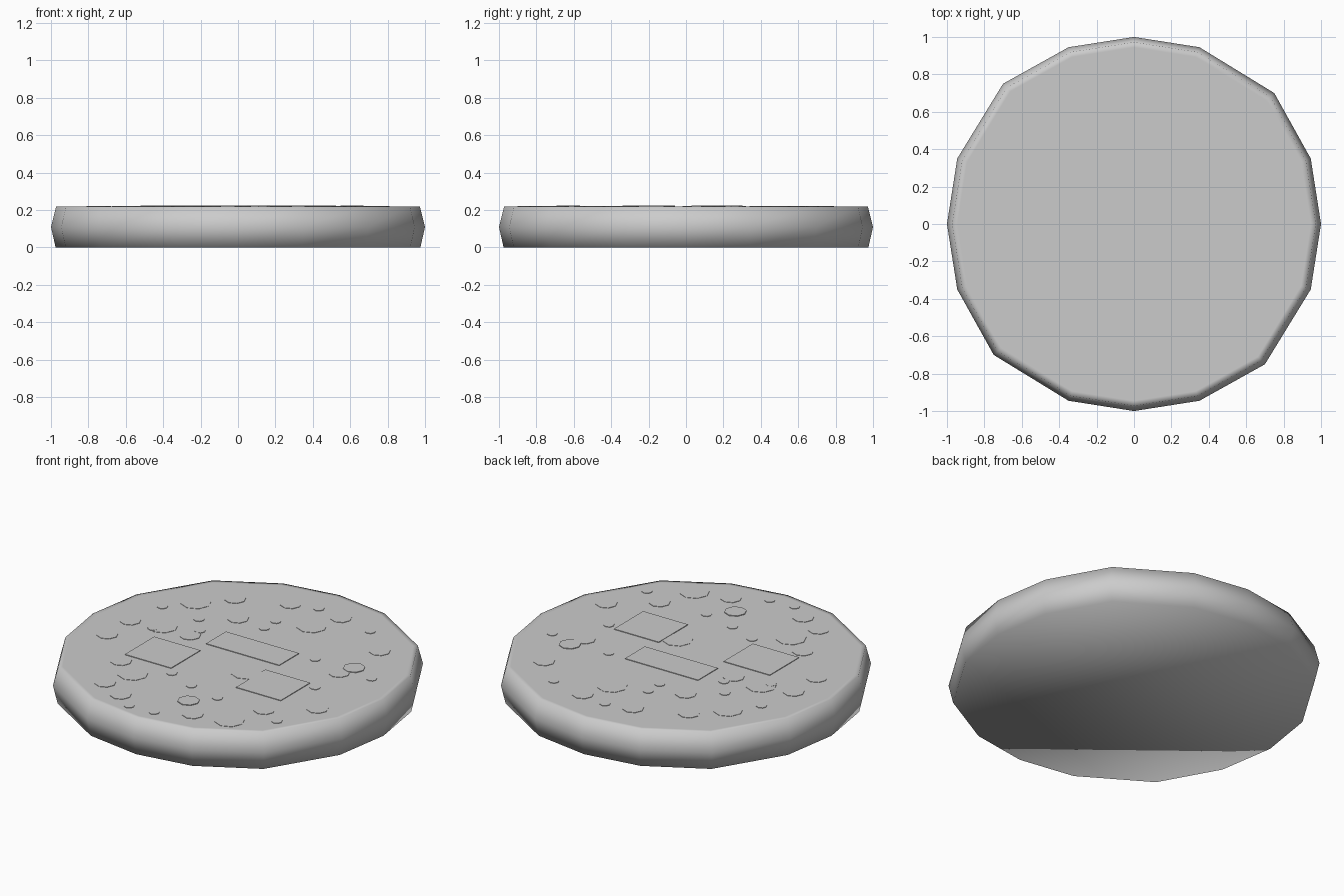
import bpy, bmesh, math
from mathutils import Matrix, Vector

cube = bpy.data.objects.get("Cube")
if cube:
    bpy.data.objects.remove(cube, do_unlink=True)

TOP = 0.22

grey = bpy.data.materials.new("plain_grey")
grey.use_nodes = True
grey.diffuse_color = (0.6, 0.6, 0.6, 1)
shader = grey.node_tree.nodes["Principled BSDF"]
shader.inputs["Base Color"].default_value = grey.diffuse_color
shader.inputs["Roughness"].default_value = 0.9


def finish(bm, name, smooth=False):
    """Turn a bmesh into a named, coloured object."""
    bmesh.ops.recalc_face_normals(bm, faces=bm.faces)
    mesh = bpy.data.meshes.new(name)
    for face in bm.faces:
        face.smooth = smooth
    bm.to_mesh(mesh)
    bm.free()
    mesh.materials.append(grey)
    obj = bpy.data.objects.new(name, mesh)
    bpy.context.collection.objects.link(obj)
    return obj


# Round base: a quarter outline turned four times, stacked in rings
def build_base():
    quarter = [Vector(p) for p in ((1, 0, 0), (0.945, 0.35, 0), (0.75, 0.70, 0), (0.35, 0.945, 0))]
    outline = [Matrix.Rotation(turn * math.pi / 2, 3, "Z") @ p for turn in range(4) for p in quarter]
    rings = [(0.975, 0), (1, TOP / 2), (0.972, TOP), (0.945, TOP)]
    bm = bmesh.new()
    loops = [[bm.verts.new((p.x * size, p.y * size, z)) for p in outline] for size, z in rings]
    count = len(outline)
    for lower, upper in zip(loops, loops[1:]):
        for i in range(count):
            j = (i + 1) % count
            bm.faces.new((lower[i], lower[j], upper[j], upper[i]))
    bm.faces.new(loops[0])
    bm.faces.new(loops[-1])
    finish(bm, "round_base", smooth=True)


# Thin eight-sided spots lying on the top
def build_spots(name, places, radius, rise):
    bm = bmesh.new()
    for x, y in places:
        bmesh.ops.create_cone(bm, cap_ends=True, segments=8, radius1=radius, radius2=radius,
                              depth=rise * 2, matrix=Matrix.Translation((x, y, TOP)))
    finish(bm, name)


# Thin rectangular plates lying on the top
def build_plate(name, x, y, width, depth, rise=0.004):
    bm = bmesh.new()
    place = Matrix.Translation((x, y, TOP)) @ Matrix.Diagonal((width, depth, rise * 2, 1))
    bmesh.ops.create_cube(bm, size=1, matrix=place)
    finish(bm, name)


large = [(-.59, .44), (.11, .55), (-.56, .08), (-.34, -.52), (.44, -.71), (.16, -.15)]

medium = [(-.44, .6), (-.75, .04), (-.75, -.18), (-.28, .4), (-.15, .72), (.18, .73),
          (-.37, .07), (.6, .5), (.58, .14), (-.49, -.42), (-.4, -.7), (-.24, -.78),
          (.23, -.76), (.52, -.49), (.75, -.31)]

small = [(-.71, .29), (-.45, .27), (.01, .76), (-.09, .49), (-.09, .38), (-.36, .15),
         (-.59, .03), (.41, .68), (.77, .18), (.37, .21), (.58, -.09), (-.12, -.87),
         (.04, -.86), (-.17, -.39), (.01, -.46), (.22, -.51), (.66, -.57)]

raised = [(.61, .24), (.11, -.63)]

build_base()
build_spots("large_spots", large, 0.085, 0.002)
build_spots("medium_spots", medium, 0.06, 0.0025)
build_spots("small_spots", small, 0.03, 0.003)
build_spots("raised_spots", raised, 0.062, 0.0045)

build_plate("bar_plate", 0.01, 0.125, 0.49, 0.19)
build_plate("right_square_plate", -0.365, -0.2, 0.31, 0.28)
build_plate("left_square_plate", 0.375, -0.2, 0.3, 0.28)
